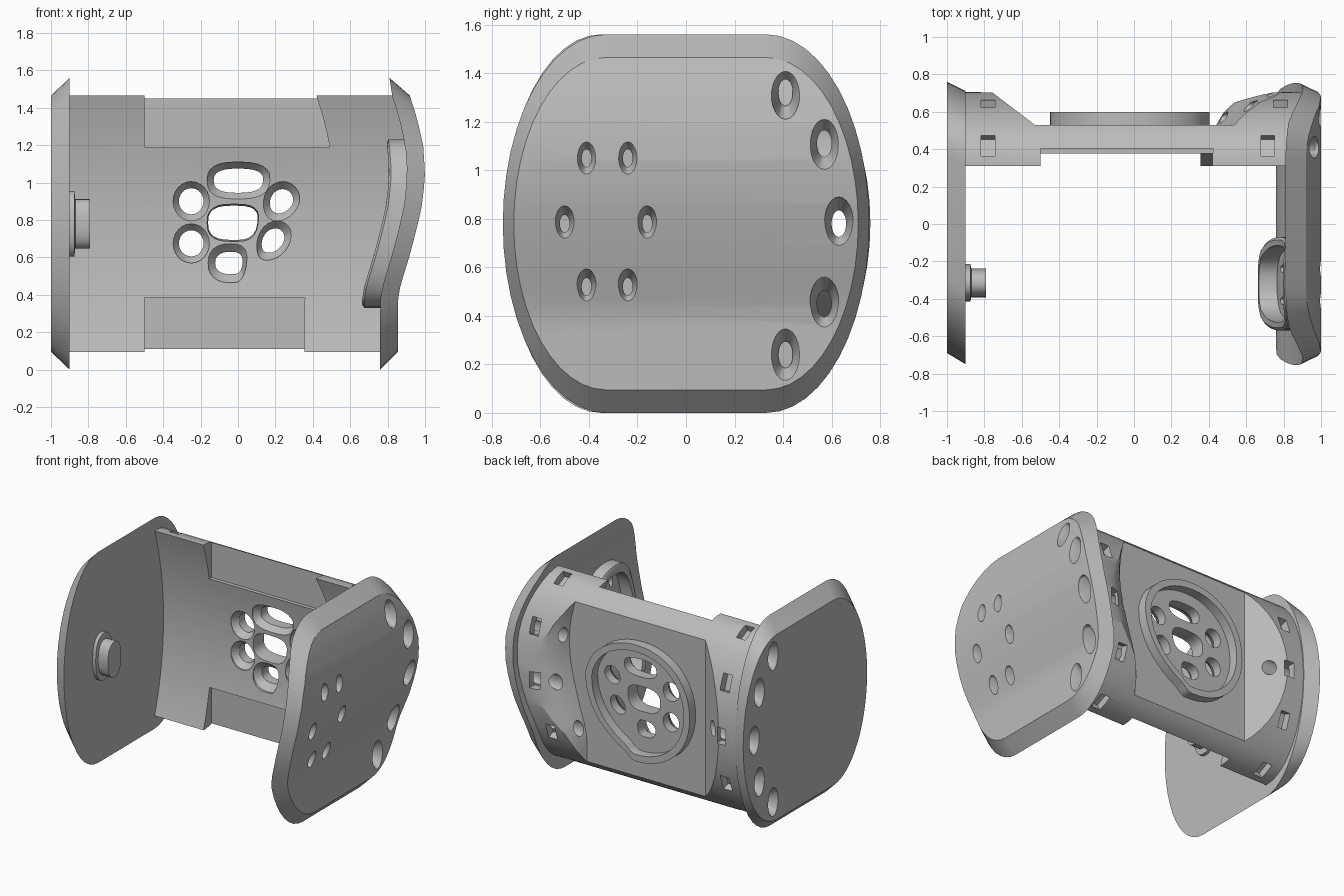
import bpy, bmesh
from math import sin, cos, pi, radians
from mathutils import Matrix, Vector

if "Cube" in bpy.data.objects:
    bpy.data.objects.remove(bpy.data.objects["Cube"])

grey = bpy.data.materials.new("plain grey")
grey.use_nodes = True
grey.diffuse_color = (0.5, 0.5, 0.5, 1)
grey.node_tree.nodes["Principled BSDF"].inputs["Base Color"].default_value = (0.5, 0.5, 0.5, 1)

MID = 0.78      # mid height
ROWS = 25
ANGLES = [-pi / 2 + pi * i / (ROWS - 1) for i in range(ROWS)]
CURVE = [(0, .76), (.37, .76), (.45, .773), (.6, .82), (.75, .86), (.9, .893),
         (1.05, .905), (1.2, .895), (1.35, .86), (1.46, .825), (1.56, .81)]


def bowed(z):
    """Inner x of the bowed side plate at height z."""
    z = min(max(z, 0), 1.56)
    for (z0, x0), (z1, x1) in zip(CURVE, CURVE[1:]):
        if z <= z1:
            return x0 + (x1 - x0) * (z - z0) / (z1 - z0)


def bend(x, z):
    """Shift the +x half of a feature along with the bowed plate."""
    return x + (bowed(z) - .895) * min(max(x / .2, 0), 1)


def hollow(z):
    """Front y of the concave back panel at height z."""
    return 0.415 - (z - MID) ** 2 / 4.5


def loft(name, loops, ring=False):
    """Skin a row of even-sided loops; ends closed with strips unless a ring."""
    bm = bmesh.new()
    vs = [[bm.verts.new(p) for p in loop] for loop in loops]
    n = len(vs[0])
    pairs = list(zip(vs, vs[1:])) + ([(vs[-1], vs[0])] if ring else [])
    for a, b in pairs:
        for i in range(n):
            j = (i + 1) % n
            bm.faces.new((a[i], a[j], b[j], b[i]))
    if not ring:
        for v in (vs[0], vs[-1]):
            for i in range(n // 2 - 1):
                bm.faces.new((v[i], v[i + 1], v[n - 2 - i], v[n - 1 - i]))
    bmesh.ops.recalc_face_normals(bm, faces=bm.faces)
    mesh = bpy.data.meshes.new(name)
    bm.to_mesh(mesh)
    bm.free()
    mesh.materials.append(grey)
    obj = bpy.data.objects.new(name, mesh)
    bpy.context.scene.collection.objects.link(obj)
    return obj


def cut(obj, cutter):
    mod = obj.modifiers.new("cut", "BOOLEAN")
    mod.operation = "DIFFERENCE"
    mod.solver = "EXACT"
    mod.object = cutter
    bpy.context.view_layer.objects.active = obj
    bpy.ops.object.modifier_apply(modifier=mod.name)
    bpy.data.objects.remove(cutter)


def smooth(obj):
    bpy.ops.object.select_all(action="DESELECT")
    obj.select_set(True)
    bpy.context.view_layer.objects.active = obj
    bpy.ops.object.shade_smooth_by_angle(angle=radians(28))


def oval(cu, cv, ru, rv, power=1.0, n=24):
    pts = []
    for i in range(n):
        a = 2 * pi * i / n
        c, s = cos(a), sin(a)
        pts.append((cu + ru * abs(c) ** power * (1 if c > 0 else -1),
                    cv + rv * abs(s) ** power * (1 if s > 0 else -1)))
    return pts


def x_loop(x, pts):
    return [(x, u, v) for u, v in pts]


def y_loop(y, pts):
    """Loop facing front or back, following the bow on its +x half."""
    return [(bend(u, v), y, v) for u, v in pts]


def box(x0, x1, y0, y1, z0, z1):
    rect = [(y0, z0), (y0, z1), (y1, z1), (y1, z0)]
    return loft("cutter", [x_loop(x0, rect), x_loop(x1, rect)])


def outline(ry, rz, shift=0.0):
    """Flat top and bottom, elliptical front and back edges."""
    side = [(0.33 + ry * cos(a), MID + rz * sin(a)) for a in ANGLES]
    return [(y + shift, z) for y, z in side] + [(-y + shift, z) for y, z in reversed(side)]


def plate_hole(obj, x, y, z, r, depth, direction):
    """Countersunk oval bore from the outer face, stretched in height."""
    steps = [(-.08, 1), (-.005, 1), (depth, .5), (.3, .5)]
    cut(obj, loft("cutter", [x_loop(x + direction * d, oval(y, z, r * k, r * k * 1.83))
                             for d, k in steps]))


# Side plates with chamfered rims
right_plate = loft("bowed_side_plate", [
    [(bowed(z), y, z) for y, z in outline(.425, .78)],
    [(bowed(z) + .095, y, z) for y, z in outline(.38, .685)]])
left_plate = loft("flat_side_plate", [
    x_loop(-.9, outline(.40, .78, -.02)), x_loop(-1, outline(.395, .685, .035))])

# Rim holes in both plates
for y, dz in [(.41, .54), (.57, .33), (.63, 0), (.57, -.33), (.41, -.54)]:
    z = MID + dz
    plate_hole(right_plate, bowed(z) + .095, y, z, .06, .07, -1)
    plate_hole(left_plate, -1, y, z, .06, .07, 1)

# Cluster of six small holes in the bowed plate
for y, dz in [(-.41, .27), (-.24, .27), (-.5, 0), (-.16, 0), (-.41, -.26), (-.24, -.26)]:
    z = MID + dz
    plate_hole(right_plate, bowed(z) + .095, y, z, .04, .05, -1)

# Raised collar inside the bowed plate
collar_out = oval(-.32, MID, .25, .45, .8, n=40)
collar_in = oval(-.32, MID, .205, .385, .8, n=40)
collar = loft("plate_collar", [[(bowed(z) + d, y, z) for y, z in pts] for d, pts in
                               [(.01, collar_out), (-.085, collar_out), (-.097, oval(-.32, MID, .235, .43, .8, n=40)),
                                (-.097, collar_in), (.01, collar_in)]], ring=True)

# Stepped peg on the flat plate
peg = loft("peg", [x_loop(x, oval(-.315, MID, ry, rz, .85)) for x, ry, rz in
                   [(-.91, .1, .175), (-.875, .1, .175), (-.87, .078, .132),
                    (-.79, .078, .132)]])

# Back panel: rounded behind, concave in front
section = [(.33 + .375 * cos(a), MID + .685 * sin(a)) for a in ANGLES]
section += [(hollow(z), z) for y, z in reversed(section)]
panel = loft("back_panel", [x_loop(-.905, section), x_loop(-.3, section), x_loop(.3, section),
                            [(bowed(z) + .005, y, z) for y, z in section]])

# Flat area with sloped ends behind; the right slope follows the bow
profile = [(-.76, .705), (-.53, .53), (.575, .53), (.61, .59), (.665, .65), (.795, .705)]
profile += [(x, .9) for x, y in reversed(profile)]
cut(panel, loft("cutter", [[(bend(x, z), y, z) for x, y in profile]
                           for z in [.05 + .06 * i for i in range(26)]]))

# Notches in the top and bottom front edges
for z0, z1 in [(1.19, 1.52), (.05, .385)]:
    zs = [z0 + (z1 - z0) * i / 6 for i in range(7)]
    edge = [(.49, z) for z in zs] + [(-.5, z) for z in reversed(zs)]
    cut(panel, loft("cutter", [y_loop(y, edge) for y in (.1, .405)]))

# Square pockets around both ends
for a in (76, 33, 0, -33, -76):
    t = radians(a)
    normal = Vector((0, cos(t) / .375, sin(t) / .685)).normalized()
    centre = Vector((0, .33 + .375 * cos(t), MID + .685 * sin(t)))
    for x in (-.78, bowed(centre.z) - .115):
        pocket = box(-.037, .037, -.06, .06, -.06, .06)
        tangent = Vector((1, 0, 0)).cross(normal)
        spin = Matrix((Vector((1, 0, 0)), normal, tangent)).transposed().to_4x4()
        pocket.data.transform(Matrix.Translation(centre + Vector((x, 0, 0))) @ spin)
        cut(panel, pocket)

# Bolt channels running along the panel ends
for y, dz, x0 in [(.57, .33, .45), (.63, 0, -1.1), (.57, -.33, .4)]:
    pts = oval(y, MID + dz, .03, .055)
    cut(panel, loft("cutter", [x_loop(x0, pts), x_loop(1.1, pts)]))

# Central cluster of countersunk openings: x, z, half sizes, inner half sizes, roundness
openings = [(-.25, .90, .097, .105, .066, .07, 1), (-.25, .675, .097, .105, .066, .07, 1),
            (0, 1.01, .165, .1, .13, .065, .75), (.235, .90, .097, .105, .062, .065, 1),
            (.235, .69, .097, .105, .062, .065, 1), (-.04, .57, .12, .105, .082, .06, .85),
            (-.02, .785, .145, .1, .14, .092, .7)]
for x, z, ru, rv, su, sv, power in openings:
    y = hollow(z)
    big, small = oval(x, z, ru, rv, power), oval(x, z, su, sv, power)
    cut(panel, loft("cutter", [y_loop(y - .15, big), y_loop(y + .005, big),
                               y_loop(y + .05, small), y_loop(.7, small)]))

# Round collar on the back, skewed along the bow
back_out, back_in = oval(-.015, MID, .435, .43, .95, n=48), oval(-.015, MID, .385, .38, .95, n=48)
back_collar = loft("back_collar", [y_loop(y, pts) for y, pts in
                                   [(.52, back_out), (.6, back_out), (.6, back_in), (.52, back_in)]],
                   ring=True)

for part in (right_plate, left_plate, collar, peg, panel, back_collar):
    smooth(part)
